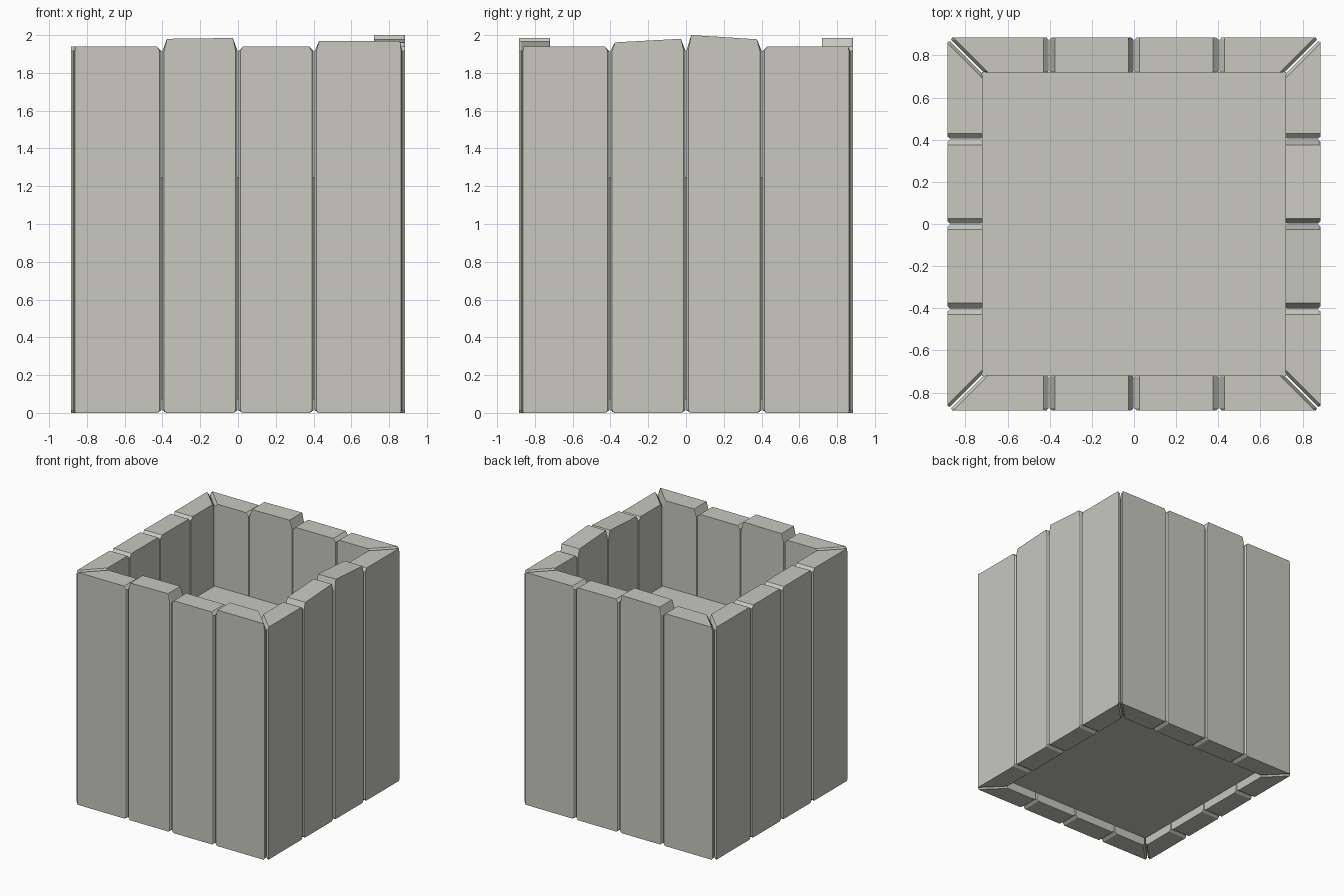
import bpy, bmesh, math
from mathutils import Matrix

cube = bpy.data.objects.get("Cube")
if cube:
    bpy.data.objects.remove(cube, do_unlink=True)

stone = bpy.data.materials.new("pale_grey")
stone.use_nodes = True
color = (0.58, 0.58, 0.53, 1)
stone.diffuse_color = color
stone.node_tree.nodes["Principled BSDF"].inputs["Base Color"].default_value = color

HALF, THICK = 0.885, 0.165    # outer half width, wall thickness
BASE = 1.915                  # height where the top chamfers start
OUT, INN = 0.012, 0.006       # small vertical chamfers, outer and inner


def finish(name, bm):
    bmesh.ops.recalc_face_normals(bm, faces=bm.faces)
    mesh = bpy.data.meshes.new(name)
    bm.to_mesh(mesh)
    bm.free()
    mesh.materials.append(stone)
    obj = bpy.data.objects.new(name, mesh)
    bpy.context.collection.objects.link(obj)


def plank_end(u, mitred, inset):
    """Plan points of a plank's low end, from outer face to inner face."""
    depths = (0, OUT, THICK - INN, THICK)
    if inset:
        shifts = (inset,) * 4
    else:
        shifts = (OUT, 0.002, 0.002, INN)
    if mitred:
        shifts = (inset,) * 4 if inset else (0.022, 0.005, 0.005, 0.012)
    return [(u + s + (v if mitred else 0), v) for s, v in zip(shifts, depths)]


def plank(name, u0, u1, heights, turn):
    """Board with chamfered ends; the top runs straight between two heights."""
    bm = bmesh.new()
    rings = []
    for z, inset in ((0, 0.024), (0.015, 0), (BASE, 0), (None, 0.027)):
        low = plank_end(u0, u0 == -HALF, inset)
        high = [(-u, v) for u, v in plank_end(-u1, u1 == HALF, inset)]
        ring = []
        for u, v in low + high[::-1]:
            t = (u - u0) / (u1 - u0)
            top = heights[0] + (heights[1] - heights[0]) * t
            ring.append(bm.verts.new((u, v - HALF, top if z is None else z)))
        rings.append(ring)
    for a, b in zip(rings, rings[1:]):
        for i in range(len(a)):
            j = (i + 1) % len(a)
            bm.faces.new((a[i], a[j], b[j], b[i]))
    bm.faces.new(rings[0])
    bm.faces.new(rings[-1])
    bm.transform(Matrix.Rotation(turn * math.pi / 2, 4, "Z"))
    finish(name, bm)


# Four walls of four boards each, walking round the box
LOW = (1.94, 1.94)
edges = (-HALF, -0.403, 0, 0.403, HALF)
walls = {
    "front": (LOW, (1.98, 1.985), LOW, (1.97, 1.97)),
    "left": (LOW, (1.96, 1.982), (2.002, 1.976), LOW),
    "back": (LOW, LOW, (1.985, 1.98), LOW),
    "right": (LOW, LOW, LOW, LOW),
}
for turn, (side, tops) in enumerate(walls.items()):
    for i, heights in enumerate(tops):
        plank(f"{side}_plank_{i + 1}", edges[i], edges[i + 1], heights, turn)

# Solid filling between the walls, recessed above and below
bm = bmesh.new()
bmesh.ops.create_cube(bm, size=1)
bottom, top = 0.07, 1.25
inner = 2 * (HALF - THICK) + 0.004
bmesh.ops.scale(bm, vec=(inner, inner, top - bottom), verts=bm.verts)
bmesh.ops.translate(bm, vec=(0, 0, (top + bottom) / 2), verts=bm.verts)
finish("filling", bm)
